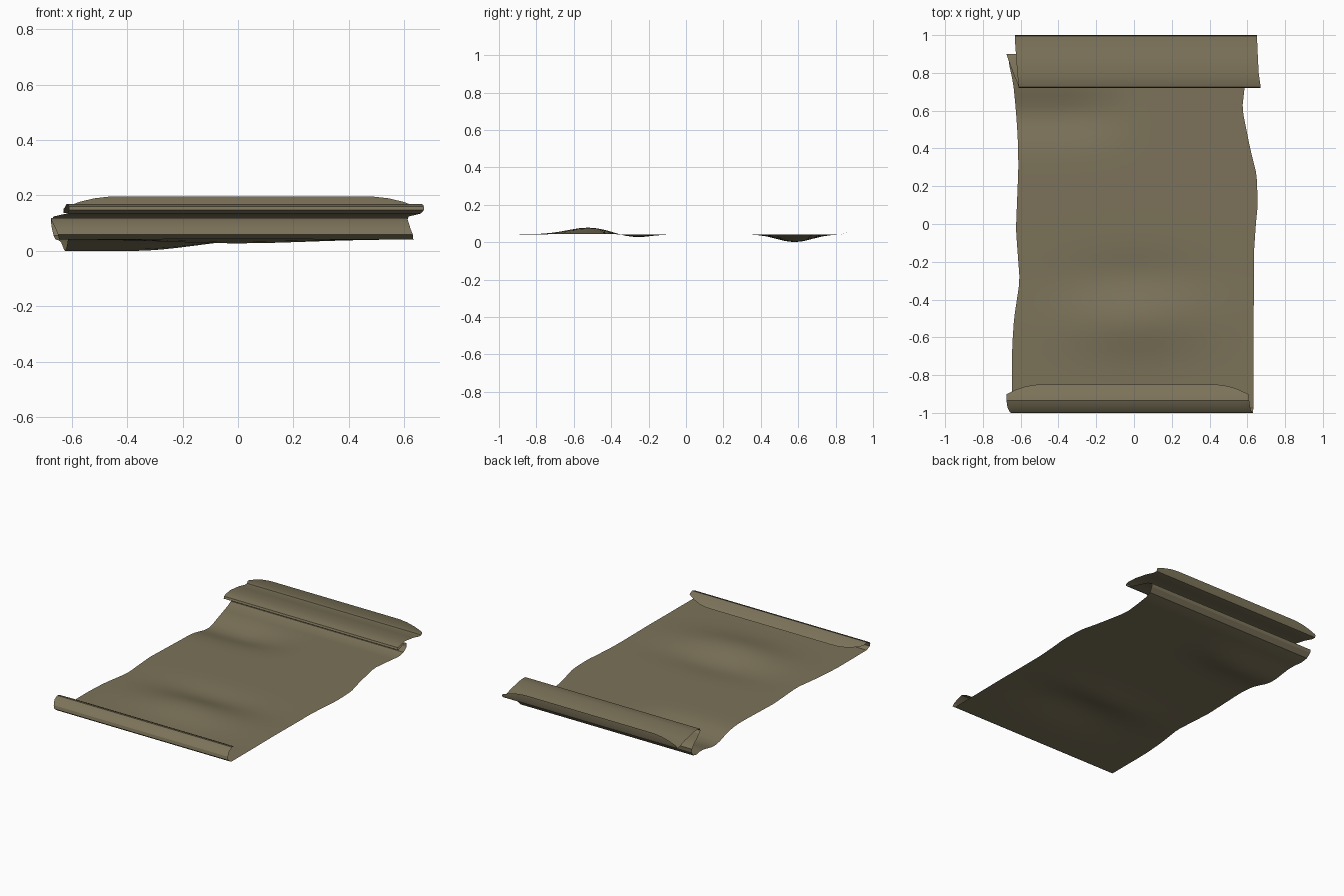
import bpy, bmesh, math


def bell(v, centre, width):
    return math.exp(-((v - centre) / width) ** 2)


def lerp_table(table, v):
    for (a, p), (b, q) in zip(table, table[1:]):
        if v <= b:
            return p + (q - p) * (v - a) / (b - a)
    return table[-1][1]


# wavy side outlines of the flat sheet: (y, x)
LEFT = [(-0.97, -0.645), (-0.65, -0.645), (-0.5, -0.635), (-0.3, -0.605), (-0.03, -0.625),
        (0.3, -0.612), (0.45, -0.615), (0.6, -0.625), (0.75, -0.64), (0.83, -0.658)]
RIGHT = [(-0.97, 0.632), (-0.15, 0.635), (0.0, 0.645), (0.1, 0.655), (0.26, 0.65),
         (0.4, 0.615), (0.61, 0.573), (0.72, 0.585), (0.83, 0.60)]


def ripple(x, y):
    s = min(1, max(0, (0.1 - x) / 0.48))
    side = s * s * (3 - 2 * s)
    return (0.036 * bell(x, 0, 0.35) * bell(y, -0.52, 0.16)
            - 0.018 * bell(x, 0, 0.35) * bell(y, -0.28, 0.12)
            - 0.042 * side * bell(y, 0.58, 0.13))


# cross-section rows: (y, z, left x, right x)
front_curl = [(-0.85, 0.08, -0.675, 0.605), (-0.91, 0.112, -0.675, 0.605),
              (-0.935, 0.118, -0.675, 0.61), (-0.97, 0.104, -0.67, 0.615),
              (-0.995, 0.08, -0.658, 0.622), (-1.0, 0.06, -0.65, 0.63)]
back_fold = [(0.875, 0.055, -0.665, 0.605), (0.898, 0.085, -0.672, 0.61),
             (0.90, 0.108, -0.675, 0.61), (0.87, 0.124, -0.665, 0.615),
             (0.80, 0.13, -0.64, 0.64), (0.74, 0.135, -0.615, 0.66),
             (0.72, 0.147, -0.61, 0.67), (0.725, 0.16, -0.61, 0.67),
             (0.745, 0.166, -0.612, 0.668), (0.80, 0.170, -0.618, 0.66),
             (0.90, 0.155, -0.625, 0.655), (0.97, 0.137, -0.63, 0.652),
             (0.995, 0.137, -0.63, 0.652), (1.0, 0.15, -0.63, 0.652),
             (1.0, 0.196, -0.625, 0.65)]
N = 36
sheet = []
for i in range(N + 1):
    y = -0.975 + (0.83 + 0.975) * i / N
    sheet.append((y, 0.042, lerp_table(LEFT, y), lerp_table(RIGHT, y)))
rows = front_curl + sheet + back_fold

bm = bmesh.new()
COLS = 24
grid = []
for r, (y, z, xl, xr) in enumerate(rows):
    line = []
    for c in range(COLS + 1):
        t = c / COLS
        x = xl + (xr - xl) * t
        py, pz = y, z
        # worn corners on the two loose edges
        if r in (0, len(rows) - 1):
            ny, nz = rows[1 if r == 0 else r - 1][:2]
            k = 0.85 * max(0, (abs(2 * t - 1) - 0.72) / 0.28) ** 2
            py, pz = y + (ny - y) * k, z + (nz - z) * k
        if z == 0.042:
            pz += ripple(x, y)
        line.append(bm.verts.new((x, py, pz)))
    grid.append(line)
for a, b in zip(grid, grid[1:]):
    for c in range(COLS):
        bm.faces.new((a[c], a[c + 1], b[c + 1], b[c]))
low = min(v.co.z for v in bm.verts)
for v in bm.verts:
    v.co.z -= low
mesh = bpy.data.meshes.new("parchment_sheet")
bm.to_mesh(mesh)
bm.free()

# parchment sheet with curled ends
obj = bpy.data.objects.new("parchment_sheet", mesh)
bpy.context.collection.objects.link(obj)
mat = bpy.data.materials.new("parchment")
mat.diffuse_color = (0.20, 0.17, 0.10, 1)
mesh.materials.append(mat)
bpy.context.view_layer.objects.active = obj
obj.select_set(True)
bpy.ops.object.shade_smooth_by_angle(angle=math.radians(25))
